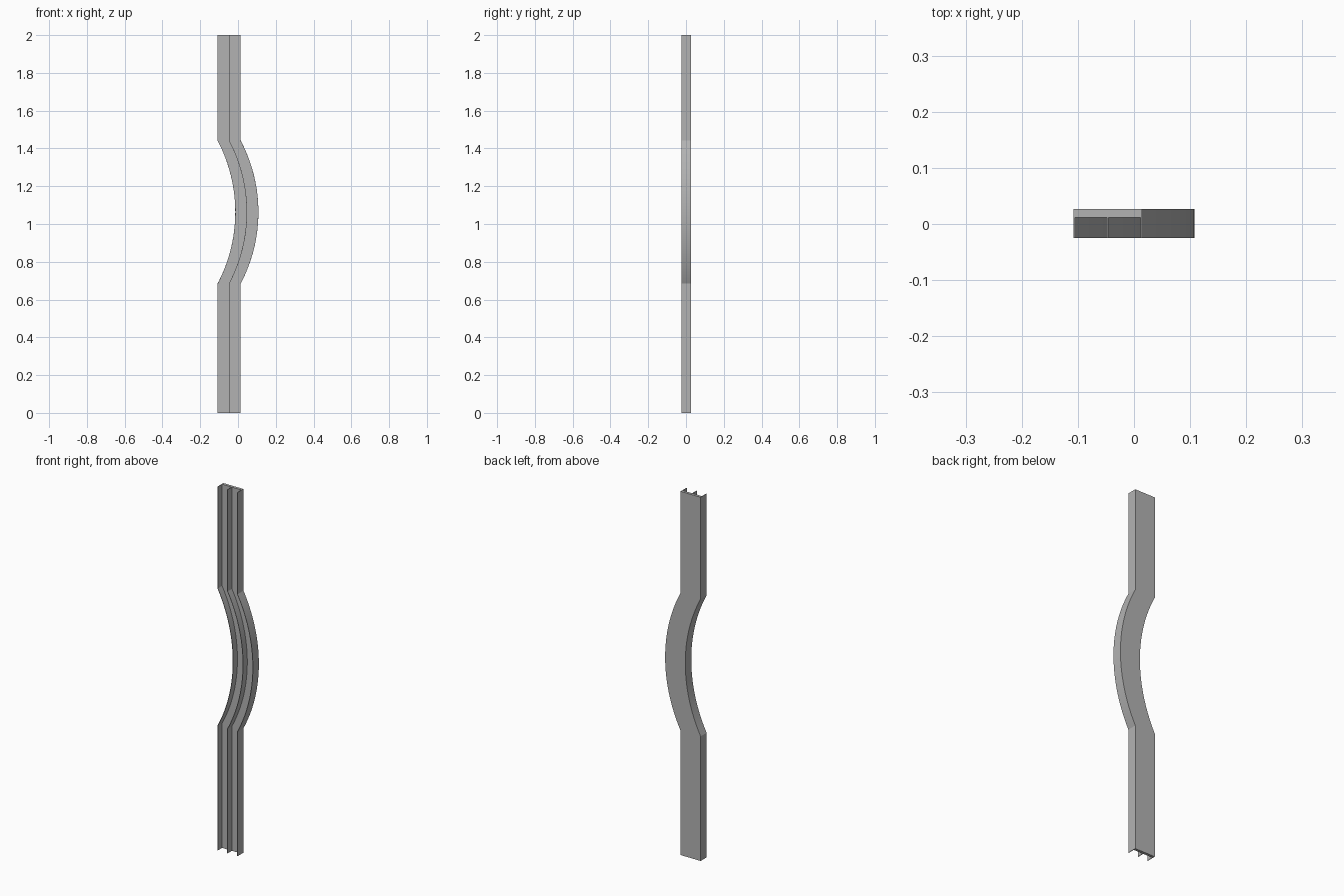
import bpy, bmesh, math

cube = bpy.data.objects.get("Cube")
if cube:
    bpy.data.objects.remove(cube, do_unlink=True)

# Single grey finish
grey = bpy.data.materials.new("plain grey")
grey.use_nodes = True
COLOUR = (0.45, 0.45, 0.45, 1)
grey.diffuse_color = COLOUR
grey.node_tree.nodes["Principled BSDF"].inputs["Base Color"].default_value = COLOUR

# Cross-section: back plate with three thin flanges facing the front
LEFT, RIGHT, FRONT, WEB, BACK, T = -0.108, 0.0145, -0.025, 0.012, 0.027, 0.0028
mid = (LEFT + RIGHT) / 2
section = [(LEFT, BACK), (LEFT, FRONT), (LEFT + T, FRONT), (LEFT + T, WEB),
           (mid - T / 2, WEB), (mid - T / 2, FRONT), (mid + T / 2, FRONT), (mid + T / 2, WEB),
           (RIGHT - T, WEB), (RIGHT - T, FRONT), (RIGHT, FRONT), (RIGHT, BACK)]

# Path: straight ends joined by a circular bow, as (sideways shift, height)
HEIGHT, CENTRE, HALF, BOW, STEPS = 2.0, 1.063, 0.378, 0.0935, 48
radius = (HALF ** 2 + BOW ** 2) / (2 * BOW)
sweep = math.asin(HALF / radius)
path = [(0, 0)]
for i in range(STEPS + 1):
    a = sweep * (2 * i / STEPS - 1)
    path.append((radius * math.cos(a) - radius + BOW, CENTRE + radius * math.sin(a)))
path.append((0, HEIGHT))

# Sweep the section along the path, keeping every slice level
bm = bmesh.new()
rings = [[bm.verts.new((x + shift, y, z)) for x, y in section] for shift, z in path]
n = len(section)
for low, high in zip(rings, rings[1:]):
    for i in range(n):
        j = (i + 1) % n
        bm.faces.new((low[i], low[j], high[j], high[i]))
bm.faces.new(rings[0][::-1])
bm.faces.new(rings[-1])
bmesh.ops.recalc_face_normals(bm, faces=bm.faces)
mesh = bpy.data.meshes.new("bowed_rail")
bm.to_mesh(mesh)
bm.free()
mesh.materials.append(grey)
rail = bpy.data.objects.new("bowed_rail", mesh)
bpy.context.collection.objects.link(rail)

# Smooth bow with crisp section corners and kinks
bpy.ops.object.select_all(action='DESELECT')
rail.select_set(True)
bpy.context.view_layer.objects.active = rail
bpy.ops.object.shade_smooth_by_angle(angle=math.radians(20))
